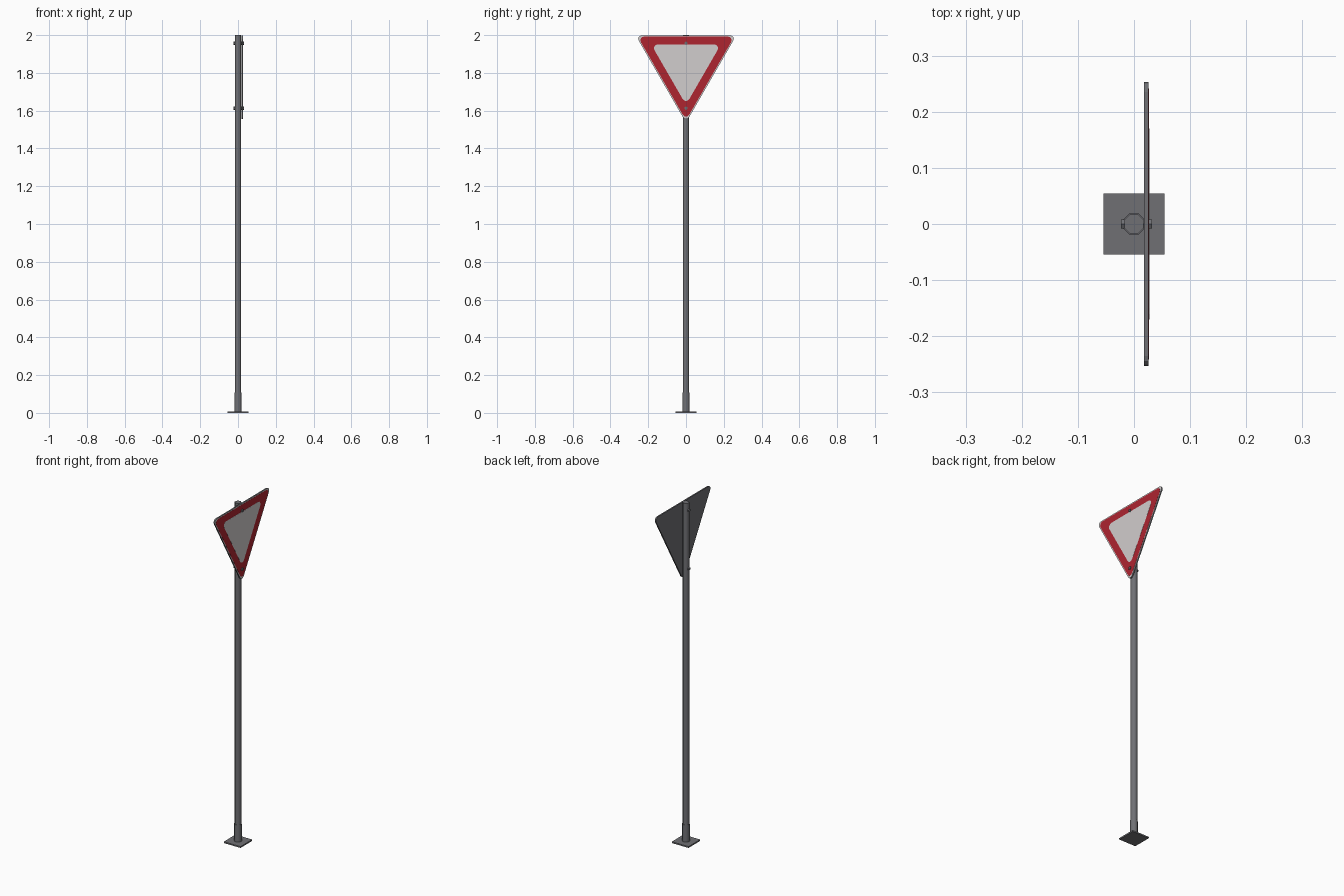
import bpy, bmesh, math
from mathutils import Matrix

if "Cube" in bpy.data.objects:
    bpy.data.objects.remove(bpy.data.objects["Cube"])


def material(name, rgb):
    m = bpy.data.materials.new(name)
    m.diffuse_color = (*rgb, 1)
    m.use_nodes = True
    m.node_tree.nodes["Principled BSDF"].inputs["Base Color"].default_value = m.diffuse_color
    return m


GREY = material("galvanised grey", (0.16, 0.163, 0.175))
RED = material("sign red", (0.42, 0.018, 0.03))
WHITE = material("sign white", (0.64, 0.61, 0.61))


def finish(name, bm, mats, smooth=False):
    bmesh.ops.recalc_face_normals(bm, faces=bm.faces)
    me = bpy.data.meshes.new(name)
    bm.to_mesh(me)
    bm.free()
    for m in mats:
        me.materials.append(m)
    ob = bpy.data.objects.new(name, me)
    bpy.context.collection.objects.link(ob)
    if smooth:
        bpy.context.view_layer.objects.active = ob
        ob.select_set(True)
        bpy.ops.object.shade_smooth_by_angle(angle=math.radians(50))
        ob.select_set(False)
    return ob


def cylinder(name, r, length, centre, sides, along_x=False, smooth=False):
    bm = bmesh.new()
    spin = Matrix.Rotation(math.pi / sides, 4, 'Z')
    turn = Matrix.Rotation(math.pi / 2, 4, 'Y') if along_x else Matrix()
    bmesh.ops.create_cone(bm, cap_ends=True, segments=sides, radius1=r, radius2=r,
                          depth=length, matrix=Matrix.Translation(centre) @ turn @ spin)
    return finish(name, bm, [GREY], smooth)


def triangle_plate(name, half_width, r, x0, x1, mats):
    """Downward triangle with rounded corners; the front (+x) face takes the last material."""
    bm = bmesh.new()
    mid_z, reach = 1.8443, half_width * 2 / math.sqrt(3)
    verts = []
    for corner in (30, 150, 270):
        a = math.radians(corner)
        for k in range(5):
            b = math.radians(corner - 60 + 30 * k)
            verts.append(bm.verts.new((x0, reach * math.cos(a) + r * math.cos(b),
                                       mid_z + reach * math.sin(a) + r * math.sin(b))))
    face = bm.faces.new(verts)
    ext = bmesh.ops.extrude_face_region(bm, geom=[face])["geom"]
    moved = [v for v in ext if isinstance(v, bmesh.types.BMVert)]
    bmesh.ops.translate(bm, verts=moved, vec=(x1 - x0, 0, 0))
    bmesh.ops.recalc_face_normals(bm, faces=bm.faces)
    for f in bm.faces:
        if f.normal.x > 0.9:
            f.material_index = len(mats) - 1
    return finish(name, bm, mats)


# Base plate, sleeve and post
bm = bmesh.new()
bmesh.ops.create_cube(bm, size=1, matrix=Matrix.Translation((0, 0, 0.004))
                      @ Matrix.Diagonal((0.109, 0.109, 0.008, 1)))
finish("base_plate", bm, [GREY])
cylinder("base_sleeve", 0.0205, 0.102, (0, 0, 0.057), 8, smooth=True)
cylinder("post", 0.0185, 1.994, (0, 0, 1.003), 8, smooth=True)

# Sign panel with white rim, red band and white centre
triangle_plate("sign_panel", 0.235, 0.018, 0.018, 0.026, [GREY, WHITE])
triangle_plate("red_band", 0.222, 0.0195, 0.0255, 0.0266, [RED])
triangle_plate("white_centre", 0.15, 0.02, 0.026, 0.0272, [WHITE])

# Fixing bolts through post and panel
for label, z in (("lower", 1.613), ("upper", 1.957)):
    cylinder(label + "_bolt", 0.009, 0.055, (0.0045, 0, z), 6, along_x=True)
